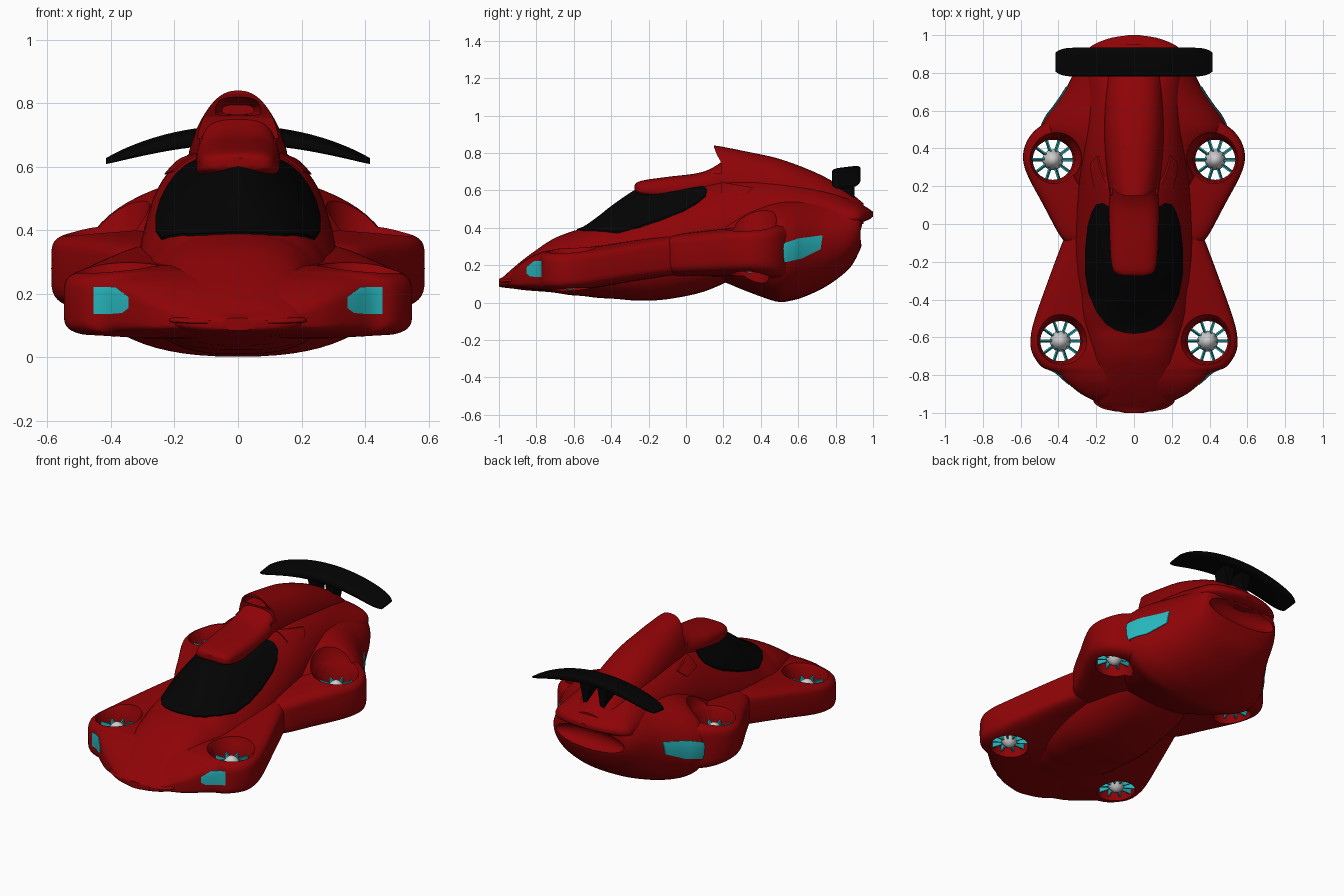
import bpy, bmesh
from math import cos, sin, pi, copysign
from mathutils import Matrix, Vector

if "Cube" in bpy.data.objects:
    bpy.data.objects.remove(bpy.data.objects["Cube"])


def material(name, rgb):
    m = bpy.data.materials.new(name)
    m.diffuse_color = (*rgb, 1)
    m.use_nodes = True
    m.node_tree.nodes["Principled BSDF"].inputs["Base Color"].default_value = m.diffuse_color
    return m


RED = material("red_paint", (0.27, 0.001, 0.002))
BLACK = material("black_gloss", (0.001, 0.001, 0.001))
TEAL = material("teal_light", (0.02, 0.46, 0.50))


def finish(bm, name, mat):
    bmesh.ops.recalc_face_normals(bm, faces=bm.faces)
    me = bpy.data.meshes.new(name)
    bm.to_mesh(me)
    bm.free()
    ob = bpy.data.objects.new(name, me)
    bpy.context.collection.objects.link(ob)
    if mat:
        me.materials.append(mat)
    return ob


def loft(name, rings, mat):
    bm = bmesh.new()
    vs = [[bm.verts.new(p) for p in r] for r in rings]
    n = len(vs[0])
    for a, b in zip(vs, vs[1:]):
        for i in range(n):
            bm.faces.new((a[i], a[(i + 1) % n], b[(i + 1) % n], b[i]))
    bm.faces.new(vs[0])
    bm.faces.new(vs[-1])
    return finish(bm, name, mat)


def oval(a, up, low, n_up, n_low, count=64):
    """Superellipse with separate upper and lower halves."""
    pts = []
    for i in range(count):
        c, s = cos(2 * pi * i / count), sin(2 * pi * i / count)
        n, h = (n_up, up) if s >= 0 else (n_low, low)
        pts.append((a * copysign(abs(c) ** (2 / n), c), h * copysign(abs(s) ** (2 / n), s)))
    return pts


def body(name, stations, n_up, n_low, mat=RED, grow=0.0, steps=5):
    """Smooth loft along y: (y, half width, z bottom, z waist, z top, optional upper exponent)."""
    st = [Vector(s if len(s) == 6 else (*s, n_up)) for s in stations]
    st = [2 * st[0] - st[1]] + st + [2 * st[-1] - st[-2]]
    rows = []
    for i in range(1, len(st) - 2):
        p0, p1, p2, p3 = st[i - 1:i + 3]
        for k in range(steps):
            t = k / steps
            rows.append(p1 + 0.5 * t * ((p2 - p0) + t * (2 * p0 - 5 * p1 + 4 * p2 - p3 + t * (3 * (p1 - p2) + p3 - p0))))
    rows.append(st[-2])
    return loft(name, [[(x, y, zc + z) for x, z in oval(w + grow, zt - zc + grow, zc - zb + grow, n, n_low)]
                       for y, w, zb, zc, zt, n in rows], mat)


def prism(name, outline, axis, lo, hi, mat=None):
    def at(p, d):
        q = list(p)
        q.insert(axis, d)
        return q
    return loft(name, [[at(p, d) for p in outline] for d in (lo, hi)], mat)


cutters = []


def boolean(ob, cutter, op):
    cutter.hide_render = True
    if cutter not in cutters:
        cutters.append(cutter)
    m = ob.modifiers.new("cut", 'BOOLEAN')
    m.object, m.operation, m.solver = cutter, op, 'EXACT'
    bpy.context.view_layer.objects.active = ob
    bpy.ops.object.modifier_apply(modifier=m.name)


# Central hull from nose to tail lip
HULL = [(-1.0, .05, .085, .105, .125, 2.4), (-.975, .15, .08, .11, .14, 2.4), (-.93, .21, .075, .12, .18, 2.4),
        (-.85, .225, .065, .14, .245, 2.4), (-.72, .235, .055, .18, .335, 2.4), (-.62, .25, .04, .2, .377, 2.4),
        (-.55, .27, .035, .22, .4, 2.1), (-.47, .29, .025, .24, .455, 1.7), (-.38, .3, .02, .255, .525, 1.45),
        (-.25, .31, .01, .29, .607, 1.42), (-.1, .31, .018, .33, .64, 1.5), (.1, .3, .06, .37, .665, 1.7),
        (.3, .285, .15, .39, .68, 2.1), (.5, .27, .25, .4, .67, 2.2), (.7, .26, .3, .41, .63, 2.2),
        (.85, .26, .4, .44, .57, 2.2), (.93, .24, .425, .455, .53, 2.2), (.98, .14, .445, .465, .50, 2.2),
        (1.0, .03, .46, .47, .485, 2.2)]
body("hull", HULL, 2.2, 2.8)

# Thin lip over the nose
body("nose_lip", [(-.992, .1, .105, .11, .12), (-.975, .17, .105, .112, .128), (-.94, .215, .105, .115, .135),
                  (-.9, .2, .105, .12, .14)], 3, 3)

# Front fenders, narrowing to the waist
FRONT = [(-.95, .18, .09, .115, .14), (-.9, .28, .08, .13, .195), (-.84, .355, .073, .15, .24),
         (-.785, .42, .068, .16, .265), (-.755, .49, .065, .17, .275), (-.68, .54, .06, .17, .288),
         (-.6, .547, .062, .18, .292), (-.5, .525, .075, .19, .3), (-.3, .455, .11, .22, .33),
         (-.1, .38, .14, .24, .36), (.05, .32, .16, .25, .37)]
front_fenders = body("front_fenders", FRONT, 5, 6)

# Rear fan fenders
REAR = [(-.1, .36, .15, .26, .345), (-.05, .40, .14, .26, .365), (.1, .48, .14, .27, .385),
        (.25, .56, .14, .28, .40), (.34, .587, .14, .28, .405), (.42, .575, .13, .28, .41),
        (.49, .53, .12, .28, .42), (.55, .45, .12, .28, .42)]
rear_fenders = body("rear_fenders", REAR, 6, 5)

# Bulging rear body
TAIL = [(0, .2, .16, .3, .36), (.1, .28, .13, .3, .42), (.2, .34, .11, .3, .48), (.3, .39, .07, .29, .53),
        (.42, .45, .025, .29, .56), (.5, .49, .003, .29, .57), (.57, .465, .012, .29, .578),
        (.63, .42, .03, .3, .58), (.72, .36, .07, .31, .58), (.8, .32, .12, .34, .572),
        (.88, .285, .19, .37, .555), (.925, .25, .27, .39, .54), (.94, .2, .31, .40, .5)]
rear_body = body("rear_body", TAIL, 2, 2.4)

# Wide oval recess in the tail
bm = bmesh.new()
bmesh.ops.create_uvsphere(bm, u_segments=40, v_segments=20, radius=1,
                          matrix=Matrix.Translation((0, .96, .37)) @ Matrix.Diagonal((.25, .075, .07, 1)))
boolean(rear_body, finish(bm, "recess_cutter", None), 'DIFFERENCE')

# Roof cowl, and spine with a swept-back air intake
body("roof_cowl", [(-.275, .05, .60, .61, .628), (-.262, .095, .585, .605, .642), (-.22, .118, .57, .60, .655),
                   (-.1, .128, .55, .60, .672), (.05, .132, .55, .61, .69), (.13, .13, .55, .61, .715),
                   (.21, .12, .55, .61, .765)], 3, 3)
spine = body("spine", [(.15, .125, .55, .61, .84), (.2, .135, .55, .61, .832), (.32, .15, .5, .6, .808),
                       (.5, .16, .5, .58, .768), (.7, .155, .45, .53, .692), (.85, .14, .42, .48, .608),
                       (.95, .1, .42, .46, .53)], 2.3, 2.3)
boolean(spine, prism("sweep_cutter", [(.1, .83), (.15, .83), (.165, .79), (.185, .755), (.19, .69), (.1, .69)],
                     0, -.3, .3), 'DIFFERENCE')
boolean(spine, body("intake_cutter", [(.1, .07, .762, .77, .822), (.2, .07, .762, .77, .815),
                                      (.3, .05, .765, .775, .795)], 3, 3, None), 'DIFFERENCE')

# Black canopy: skin of the hull trimmed by its plan outline
half = [(.05, -.577), (.1, -.562), (.15, -.53), (.2, -.465), (.24, -.37), (.26, -.26), (.26, -.14),
        (.246, -.01), (.226, .06), (.2, .105), (.165, .112), (.13, .09)]
plan = [(0, -.582)] + half + [(-x, y) for x, y in reversed(half)]
canopy = body("canopy", HULL, 2.2, 2.8, BLACK, .006)
boolean(canopy, prism("canopy_trim", plan, 2, .3, .9), 'INTERSECT')

# Raised side panels on the cabin
panels = body("side_panels", HULL, 2.2, 2.8, RED, .006)
boolean(panels, prism("panel_trim", [(.19, .585), (.185, .645), (.36, .615), (.32, .575)], 0, -.6, .6), 'INTERSECT')

# Rear lights wrap the rear body, headlights wrap the front fenders
rear_lights = body("rear_lights", TAIL, 2, 2.4, TEAL, .005)
boolean(rear_lights, prism("rear_light_trim", [(.505, .21), (.505, .31), (.6, .343), (.73, .36), (.72, .285),
                                               (.62, .235)], 0, -.9, .9), 'INTERSECT')
for side, sx in (("right", 1), ("left", -1)):
    trim = prism("headlight_trim", [(sx * x, z) for x, z in
                 ((.345, .155), (.365, .14), (.4, .137), (.455, .137), (.455, .222), (.385, .222), (.345, .19))],
                 1, -.95, -.765)
    boolean(body(side + "_headlight", FRONT, 5, 6, TEAL, .005), trim, 'INTERSECT')


# Flared fan shafts through the fenders, each with a tall hub and upright blades
def fan(name, x, y, z, depth, top, targets):
    rings = [[(x + r * cos(2 * pi * i / 40), y + r * sin(2 * pi * i / 40), h) for i in range(40)]
             for h, r in ((-.2, .108), (z, .106), (top - .03, .118), (top, .14), (.6, .175))]
    shaft = loft("shaft_cutter", rings, None)
    for t in targets:
        boolean(t, shaft, 'DIFFERENCE')
    bm = bmesh.new()
    bmesh.ops.create_uvsphere(bm, u_segments=24, v_segments=14, radius=.055,
                              matrix=Matrix.Translation((x, y, z)) @ Matrix.Diagonal((1, 1, depth / .055, 1)))
    finish(bm, name + "_hub", None)
    bm = bmesh.new()
    for k in range(10):
        bmesh.ops.create_cube(bm, size=1, matrix=Matrix.Translation((x, y, z)) @ Matrix.Rotation(k * pi / 5, 4, 'Z')
                              @ Matrix.Translation((.077, 0, 0)) @ Matrix.Rotation(.06, 4, 'X')
                              @ Matrix.Diagonal((.064, .008, depth * 1.4, 1)))
    finish(bm, name + "_blades", TEAL)


for side, sx in (("right", 1), ("left", -1)):
    fan("front_" + side + "_fan", sx * .39, -.62, .155, .09, .29, [front_fenders])
    fan("rear_" + side + "_fan", sx * .43, .34, .255, .1, .41, [rear_fenders, rear_body])
    # Wing posts
    prism(side + "_wing_post", [(sx * x, z) for x, z in ((.02, .7), (.10, .7), (.066, .54), (.05, .54))],
          1, .81, .9, BLACK)

# Arched rear wing with rounded tips
rings = []
for i in range(49):
    x = -.415 * cos(pi * i / 48)
    u = abs(x) / .415
    tip = max(.05, 1 - u ** 14)
    zc = .7 - .082 * u ** 2
    rings.append([(x, .857 + a, zc + b + .12 * a) for a, b in
                  oval(.077 * (.65 + .35 * tip), .025 - .02 * u ** 3, .025 - .02 * u ** 3, 4, 4, 32)])
loft("rear_wing", rings, BLACK)

# Remove cutters, smooth everything else
for c in cutters:
    bpy.data.objects.remove(c, do_unlink=True)
bpy.ops.object.select_all(action='SELECT')
bpy.ops.object.shade_smooth_by_angle(angle=0.6)
